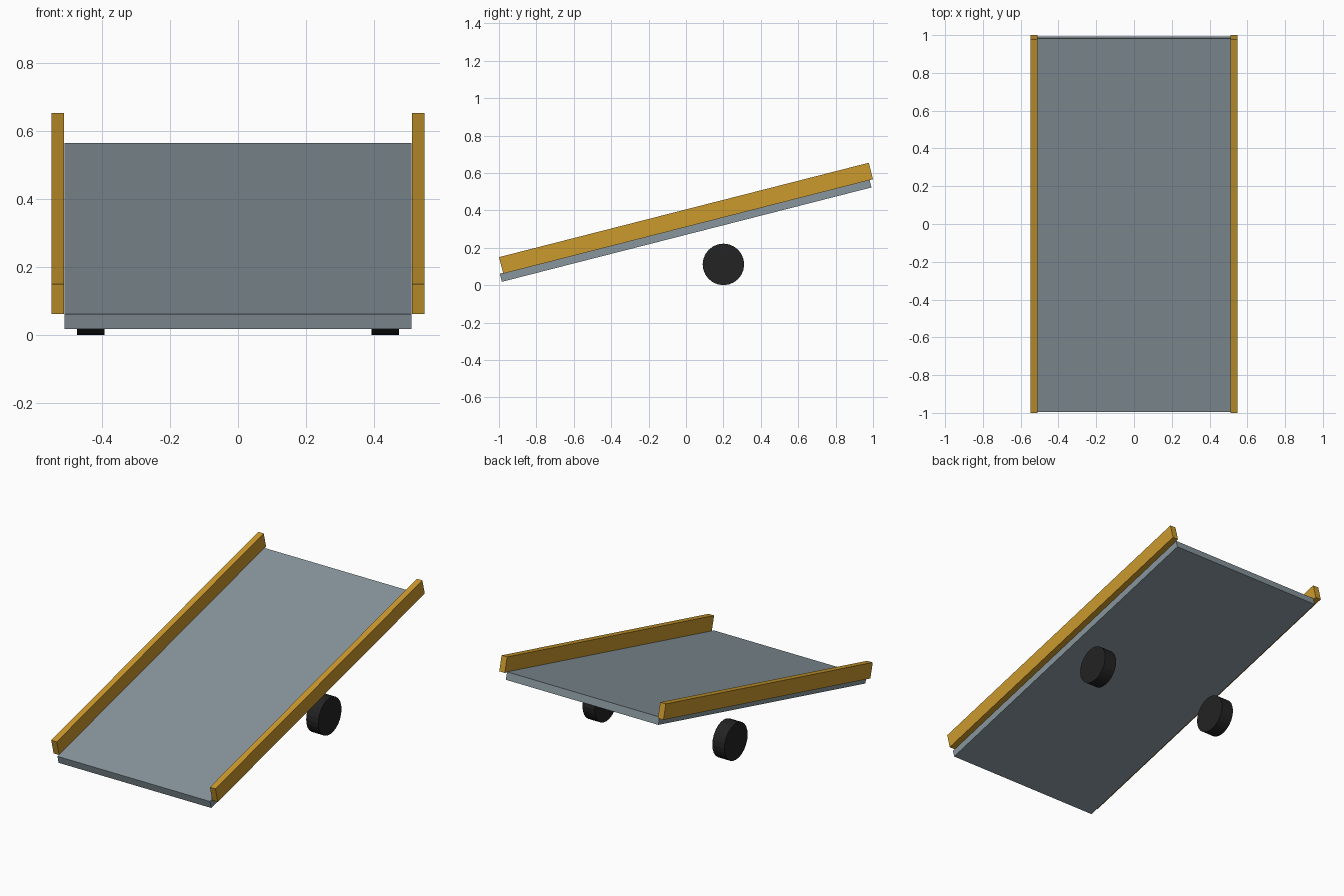
import bpy
import math

if "Cube" in bpy.data.objects:
    bpy.data.objects.remove(bpy.data.objects["Cube"])

TILT = math.radians(14.32)
LENGTH = 2.04


def material(name, rgb):
    m = bpy.data.materials.new(name)
    m.diffuse_color = (*rgb, 1)
    m.use_nodes = True
    m.node_tree.nodes["Principled BSDF"].inputs["Base Color"].default_value = m.diffuse_color
    return m


steel = material("grey steel", (0.245, 0.305, 0.335))
amber = material("amber paint", (0.60, 0.32, 0.027))
rubber = material("black rubber", (0.017, 0.017, 0.017))


def tilted_box(name, size, location, mat):
    bpy.ops.mesh.primitive_cube_add(size=1, location=location, rotation=(TILT, 0, 0))
    ob = bpy.context.object
    ob.name = name
    ob.scale = size
    ob.data.materials.append(mat)


def wheel(name, x):
    bpy.ops.mesh.primitive_cylinder_add(vertices=24, radius=0.111, depth=0.081,
                                        location=(x, 0.2, 0.111),
                                        rotation=(0, math.pi / 2, 0))
    ob = bpy.context.object
    ob.name = name
    ob.data.materials.append(rubber)


# Sloping ramp deck
tilted_box("ramp_deck", (1.02, LENGTH, 0.045), (0, -0.002, 0.292), steel)

# Side rails and wheels, one of each per side
for side, s in (("left", -1), ("right", 1)):
    tilted_box(side + "_rail", (0.037, LENGTH, 0.091), (s * 0.5305, 0, 0.358), amber)
    wheel(side + "_wheel", s * 0.434)
